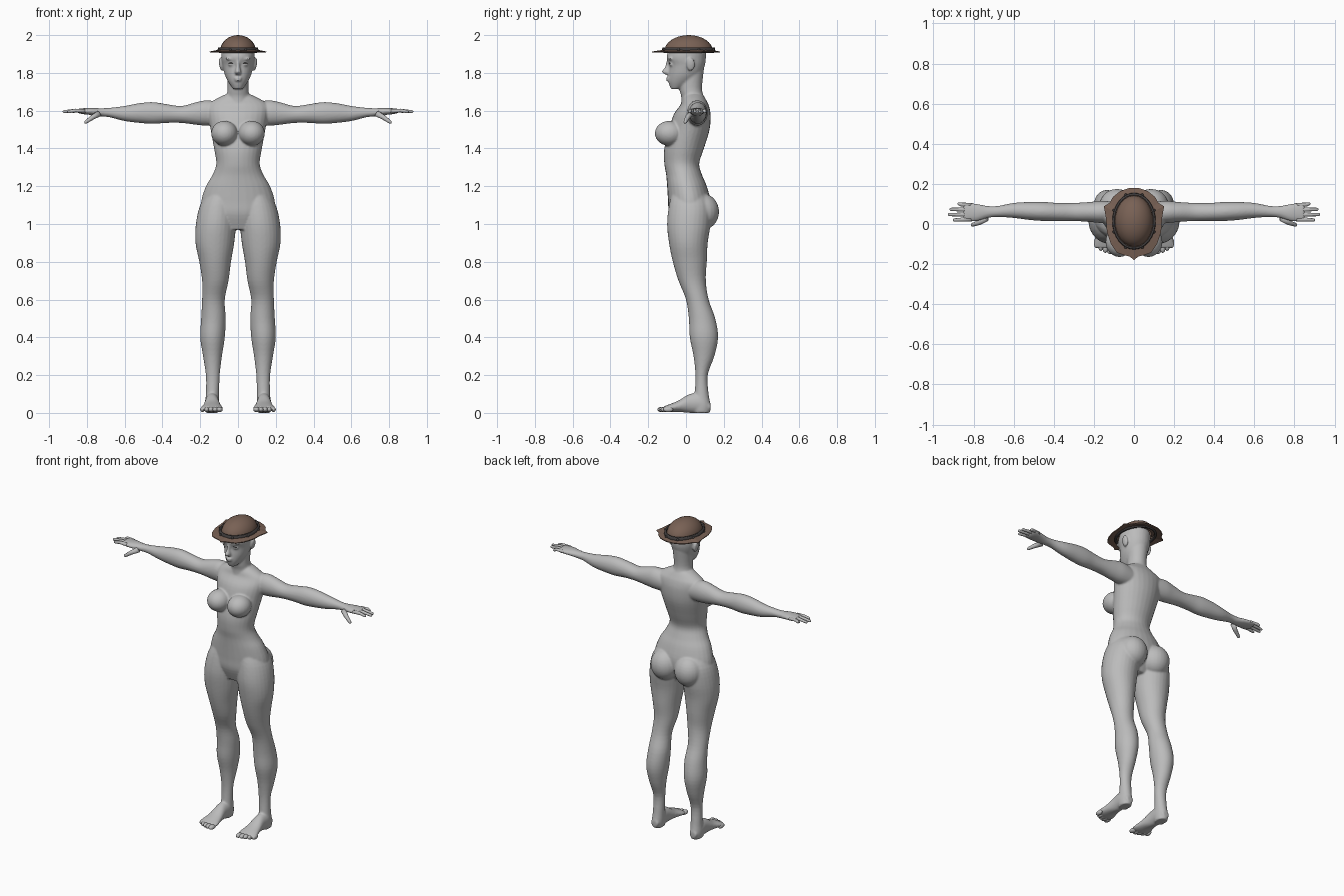
import bpy, bmesh, math
from mathutils import Vector, Matrix

cube = bpy.data.objects.get("Cube")
if cube:
    bpy.data.objects.remove(cube)

def material(name, rgb):
    m = bpy.data.materials.new(name)
    m.use_nodes = True
    m.diffuse_color = (*rgb, 1)
    bsdf = next(n for n in m.node_tree.nodes if n.type == 'BSDF_PRINCIPLED')
    bsdf.inputs["Base Color"].default_value = (*rgb, 1)
    return m

GREY = material("plain grey", (0.5, 0.5, 0.5))
BROWN = material("hat brown", (0.19, 0.12, 0.09))
DARK = material("dark trim", (0.05, 0.045, 0.045))

def finish(bm, name, mat, smooth=True):
    bmesh.ops.recalc_face_normals(bm, faces=bm.faces)
    for f in bm.faces:
        f.smooth = smooth
    mesh = bpy.data.meshes.new(name)
    bm.to_mesh(mesh)
    bm.free()
    mesh.materials.append(mat)
    ob = bpy.data.objects.new(name, mesh)
    bpy.context.collection.objects.link(ob)
    return ob

def spline(rows, steps=4):
    """Smooth rows of numbers with a Catmull-Rom curve."""
    out = []
    for i in range(len(rows) - 1):
        p = [rows[max(0, min(len(rows) - 1, i + k))] for k in (-1, 0, 1, 2)]
        for s in range(steps):
            t = s / steps
            out.append([b + t / 2 * (c - a + t * (2*a - 5*b + 4*c - d + t * (3*(b - c) + d - a)))
                        for a, b, c, d in zip(*p)])
    return out + [list(rows[-1])]

def loft(bm, axis, rows, sides=(1,), n=28):
    """Oval rings, in hundredths: position on axis, then low and high bound on the other two axes."""
    for side in sides:
        rings = []
        for t, a, b, c, d in spline(rows):
            ring = []
            for k in range(n):
                w = math.tau * k / n
                u = (a + b + (b - a) * math.cos(w)) / 2
                v = (c + d + (d - c) * math.sin(w)) / 2
                x, y, z = {'x': (t, u, v), 'y': (u, t, v), 'z': (u, v, t)}[axis]
                ring.append(bm.verts.new((side * x / 100, y / 100, z / 100)))
            rings.append(ring)
        for r, q in zip(rings, rings[1:]):
            for k in range(n):
                bm.faces.new((r[k], r[(k + 1) % n], q[(k + 1) % n], q[k]))
        bm.faces.new(rings[0])
        bm.faces.new(rings[-1])

def even(rows):
    """Give symmetric rows their left and right bounds."""
    return [(z, -w, w, f, b) for z, w, f, b in rows]

def blob(bm, loc, size, sides=(1, -1), tilt=0):
    for s in sides:
        mat = (Matrix.Translation((s * loc[0], loc[1], loc[2])) @ Matrix.Rotation(s * tilt, 4, 'Y')
               @ Matrix.Diagonal((*size, 1)))
        bmesh.ops.create_uvsphere(bm, u_segments=24, v_segments=16, radius=1, matrix=mat)

def capsule(bm, points, r0, r1, n=10):
    """Tapered round tube through points, with a domed tip, on both sides."""
    pts = [Vector(p) for p in points]
    for s in (1, -1):
        rings = []
        path = [(p, r0 + (r1 - r0) * i / (len(pts) - 1)) for i, p in enumerate(pts)]
        d = (pts[-1] - pts[-2]).normalized()
        path += [(pts[-1] + d * r1 * .6, r1 * .8), (pts[-1] + d * r1, r1 * .3)]
        side = d.cross(Vector((0, 0, 1))).normalized()
        up = side.cross(d)
        for p, r in path:
            ring = [p + r * (side * math.cos(math.tau * k / n) + up * math.sin(math.tau * k / n))
                    for k in range(n)]
            rings.append([bm.verts.new((s * v.x, v.y, v.z)) for v in ring])
        for a, b in zip(rings, rings[1:]):
            for k in range(n):
                bm.faces.new((a[k], a[(k + 1) % n], b[(k + 1) % n], b[k]))
        bm.faces.new(rings[0])
        bm.faces.new(rings[-1])

BOTH = (1, -1)
body = bmesh.new()

# Torso and neck
loft(body, 'z', even([(97, 13, -6, 7), (105, 19, -9, 12), (112, 19.5, -9.5, 13), (120, 17, -10, 11),
                      (126, 13.5, -10.5, 8.5), (132, 11.5, -11.5, 7), (140, 12.7, -11.5, 9.5),
                      (150, 14.5, -9, 12.5), (158, 16, -6.5, 13), (163, 16, -3, 12),
                      (166, 12, -2, 10.5), (168.5, 7, -1, 9)]))
loft(body, 'z', even([(160, 7, -3, 11), (167, 6.2, -2.5, 9.5), (172, 5.5, -3.5, 8.5), (182, 6, -3, 9.5)]))
blob(body, (.072, -.088, 1.48), (.07, .077, .066))
blob(body, (.085, .09, 1.065), (.088, .085, .095))

# Legs and feet
loft(body, 'z', [(118, 2, 15, -7, 9), (110, 1, 20, -9, 13), (100, 1, 22.3, -10, 13), (90, 2, 22.5, -9, 11.5),
                 (80, 3.7, 20.5, -7, 11), (70, 5, 19, -4, 10.5), (60, 7, 19, 0, 12), (50, 6.5, 19.5, 1.5, 15.5),
                 (40, 7, 20, 2, 17), (30, 8.5, 18.5, 4, 15), (20, 9.7, 17, 5, 11.5), (10, 10, 17, 4.5, 12),
                 (4, 10, 17.5, 3, 13), (0, 10.5, 17, 4, 12.5)], BOTH)
loft(body, 'y', [(13, 11.5, 16, 1, 5), (8, 10, 17.5, 0, 10), (2, 10, 17.5, 0, 10), (-4, 9, 18.5, .5, 6.5),
                 (-9, 8, 19.8, .5, 4.5), (-12, 8.3, 19.5, .8, 3.3)], BOTH)

# Arms and palms
loft(body, 'x', [(8, 1, 11, 152, 164), (16, .5, 11.5, 152, 165.5), (22, 1, 11, 152.5, 164.5),
                 (30, 1.5, 10.5, 153.5, 162.5), (38, 1.5, 10.5, 153.5, 163.5), (45, 1.5, 11, 153, 164.5),
                 (52, 2, 11, 153.5, 164), (60, 3, 10.5, 154.5, 162.5), (68, 3.5, 9, 156.5, 161.5),
                 (73, 3, 9, 157, 161.3), (78, 1.5, 10, 157.7, 161.5), (83, 1.2, 10.7, 158.3, 161.2),
                 (85, 1.5, 10.5, 159, 161)], BOTH)

# Head, nose, lips, eyes, brows and ears
loft(body, 'z', even([(171.5, 2.5, -8, -3), (175, 5, -9.3, 4), (179, 7, -9.3, 8), (184, 8.2, -9, 10),
                      (188, 8.8, -10.3, 10.5), (192, 8.5, -9, 10.5), (196, 6, -6, 8)]))
loft(body, 'z', even([(187, 1, -10.2, -7), (183, 1.1, -11.2, -7), (180.5, 1.7, -12.9, -7), (179, 1.5, -10.5, -7)]))
blob(body, (0, -.093, 1.772), (.022, .013, .006), (1,))
blob(body, (0, -.093, 1.761), (.019, .013, .006), (1,))
blob(body, (.035, -.077, 1.845), (.018, .012, .009))
blob(body, (.038, -.083, 1.873), (.03, .012, .007), tilt=-.1)
blob(body, (.09, .025, 1.845), (.01, .022, .036), tilt=.15)

# Fuse the parts into one smooth skin
skin = finish(body, "body", GREY)
fuse = skin.modifiers.new("fuse", 'REMESH')
fuse.mode = 'VOXEL'
fuse.voxel_size = .0055
fuse.use_smooth_shade = True
relax = skin.modifiers.new("relax", 'SMOOTH')
relax.factor = .5
relax.iterations = 6

# Fingers and thumbs
bm = bmesh.new()
for y0, y1, tip in ((.024, .02, .895), (.047, .047, .92), (.071, .073, .912), (.094, .1, .872)):
    capsule(bm, [(.81, y0, 1.598), (.86, (y0 + y1) / 2, 1.601), (tip, y1, 1.595)], .0115, .008)
capsule(bm, [(.735, .03, 1.585), (.77, .008, 1.565), (.805, -.004, 1.54)], .017, .009)
finish(bm, "fingers", GREY)

# Toes
bm = bmesh.new()
for i in range(5):
    blob(bm, (.098 + .0225 * i, -.126 + .004 * i * i / 2, .018), (.017 - .0012 * i, .026, .014))
finish(bm, "toes", GREY)

# Lash lines
bm = bmesh.new()
blob(bm, (.036, -.086, 1.852), (.017, .004, .002))
finish(bm, "eyelashes", DARK)

# Hat dome
bm = bmesh.new()
dome = Matrix.Translation((0, .014, 1.915)) @ Matrix.Diagonal((.095, .128, .085, 1))
bmesh.ops.create_uvsphere(bm, u_segments=24, v_segments=16, radius=1, matrix=dome)
bmesh.ops.delete(bm, geom=[v for v in bm.verts if v.co.z < 1.91], context='VERTS')
finish(bm, "hat_dome", BROWN)

# Hat brim with a pointed front and side corners
half = [(0, -.18), (.02, -.163), (.05, -.155), (.085, -.143), (.115, -.1), (.135, -.04), (.14, .03),
        (.15, .088), (.122, .105), (.105, .135), (.07, .163), (.03, .178), (0, .18)]
outline = half + [(-x, y) for x, y in half[-2:0:-1]]
bm = bmesh.new()
outer = [bm.verts.new((x, y, 1.913)) for x, y in outline]
inner = [bm.verts.new((x * .6, .014 + (y - .014) * .6, 1.925)) for x, y in outline]
for k in range(len(outer)):
    j = (k + 1) % len(outer)
    bm.faces.new((outer[k], outer[j], inner[j], inner[k]))
brim = finish(bm, "hat_brim", BROWN, False)
brim.modifiers.new("thickness", 'SOLIDIFY').thickness = .006

# Hat band with studs
bm = bmesh.new()
rings = []
for grow, z in ((.096, 1.935), (.106, 1.934), (.11, 1.908), (.096, 1.906)):
    rings.append([bm.verts.new((grow * math.cos(a), .014 + (grow + .033) * math.sin(a), z))
                  for a in (math.tau * k / 32 for k in range(32))])
for a, b in zip(rings, rings[1:] + rings[:1]):
    for k in range(32):
        j = (k + 1) % 32
        bm.faces.new((a[k], a[j], b[j], b[k]))
for k in range(8):
    a = math.tau * (k + .5) / 8
    blob(bm, (.107 * math.cos(a), .014 + .14 * math.sin(a), 1.922), (.008, .008, .008), (1,))
finish(bm, "hat_band", DARK)
